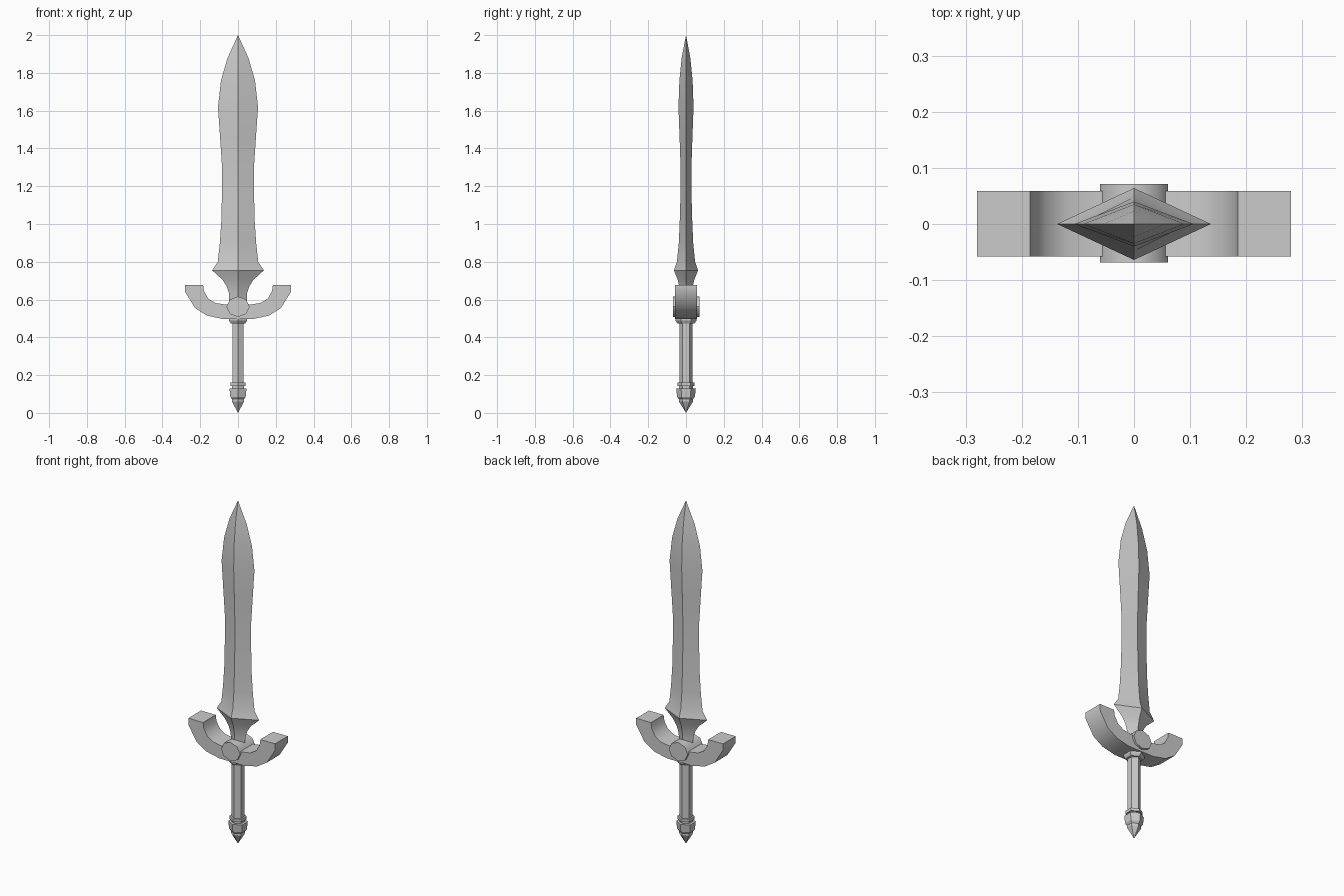
import bpy, bmesh, math

if "Cube" in bpy.data.objects:
    bpy.data.objects.remove(bpy.data.objects["Cube"])


def make_object(name, bm, smooth=None):
    bmesh.ops.recalc_face_normals(bm, faces=bm.faces)
    mesh = bpy.data.meshes.new(name)
    bm.to_mesh(mesh)
    bm.free()
    obj = bpy.data.objects.new(name, mesh)
    bpy.context.collection.objects.link(obj)
    if smooth:
        bpy.ops.object.select_all(action='DESELECT')
        obj.select_set(True)
        bpy.context.view_layer.objects.active = obj
        bpy.ops.object.shade_smooth_by_angle(angle=math.radians(smooth))
    return obj


def loft(name, sections, sides, start=0.0, smooth=None):
    """Stack elliptical n-gon sections (rx, ry, z); zero radius closes to a point."""
    bm = bmesh.new()
    rings = []
    for rx, ry, z in sections:
        if rx == 0:
            rings.append([bm.verts.new((0, 0, z))])
            continue
        angles = [start + math.tau * i / sides for i in range(sides)]
        rings.append([bm.verts.new((rx * math.cos(a), ry * math.sin(a), z)) for a in angles])
    for low, high in zip(rings, rings[1:]):
        for i in range(sides):
            j = (i + 1) % sides
            quad = [low[i % len(low)], low[j % len(low)], high[j % len(high)], high[i % len(high)]]
            bm.faces.new(list(dict.fromkeys(quad)))
    for end in (rings[0], rings[-1]):
        if len(end) > 1:
            bm.faces.new(end)
    return make_object(name, bm, smooth)


# Diamond-section blade, leaf shaped with a flared base
blade = [(0.045, 0.03, 0.53), (0.047, 0.03, 0.63), (0.06, 0.036, 0.67),
         (0.082, 0.044, 0.705), (0.137, 0.064, 0.755), (0.107, 0.048, 0.80),
         (0.096, 0.038, 0.90), (0.088, 0.033, 1.02), (0.085, 0.029, 1.16),
         (0.085, 0.029, 1.31), (0.095, 0.034, 1.46), (0.106, 0.040, 1.62),
         (0.09, 0.035, 1.76), (0.055, 0.023, 1.88), (0, 0, 2.0)]
loft("blade", blade, 4, smooth=30)

# Hexagonal grip with collar, rings and pointed pommel
hilt = [(0, 0.005), (0.037, 0.06), (0.037, 0.073), (0.047, 0.085), (0.052, 0.13),
        (0.036, 0.13), (0.036, 0.143), (0.046, 0.143), (0.046, 0.16),
        (0.035, 0.16), (0.035, 0.472), (0.045, 0.474), (0.055, 0.488), (0.055, 0.51)]
hilt[0] = (0, 0.0)
loft("grip_and_pommel", [(r, r, z) for r, z in hilt], 6, start=math.pi / 2)

# Upturned crossguard: mirrored arc profile extruded in depth
outer = [(0.28, 0.678), (0.28, 0.64), (0.227, 0.555), (0.164, 0.515), (0.08, 0.497)]
inner = [(0.185, 0.678), (0.18, 0.645), (0.158, 0.605), (0.12, 0.582), (0.063, 0.573)]
bm = bmesh.new()
path = [outer + [(-x, z) for x, z in reversed(outer)],
        inner + [(-x, z) for x, z in reversed(inner)]]
out_v, in_v = [[bm.verts.new((x, -0.058, z)) for x, z in p] for p in path]
for i in range(len(out_v) - 1):
    bm.faces.new((out_v[i], out_v[i + 1], in_v[i + 1], in_v[i]))
result = bmesh.ops.extrude_face_region(bm, geom=bm.faces[:])
moved = [v for v in result["geom"] if isinstance(v, bmesh.types.BMVert)]
bmesh.ops.translate(bm, verts=moved, vec=(0, 0.117, 0))
bmesh.ops.dissolve_limit(bm, angle_limit=0.01, verts=bm.verts[:], edges=bm.edges[:])
make_object("crossguard", bm, smooth=40)

# Octagonal boss through the middle of the guard
boss = loft("guard_boss", [(0.061, 0.054, -0.07), (0.061, 0.054, 0.07)], 8, smooth=50)
boss.rotation_euler = (math.pi / 2, 0, 0)
boss.location = (0, 0.001, 0.562)
